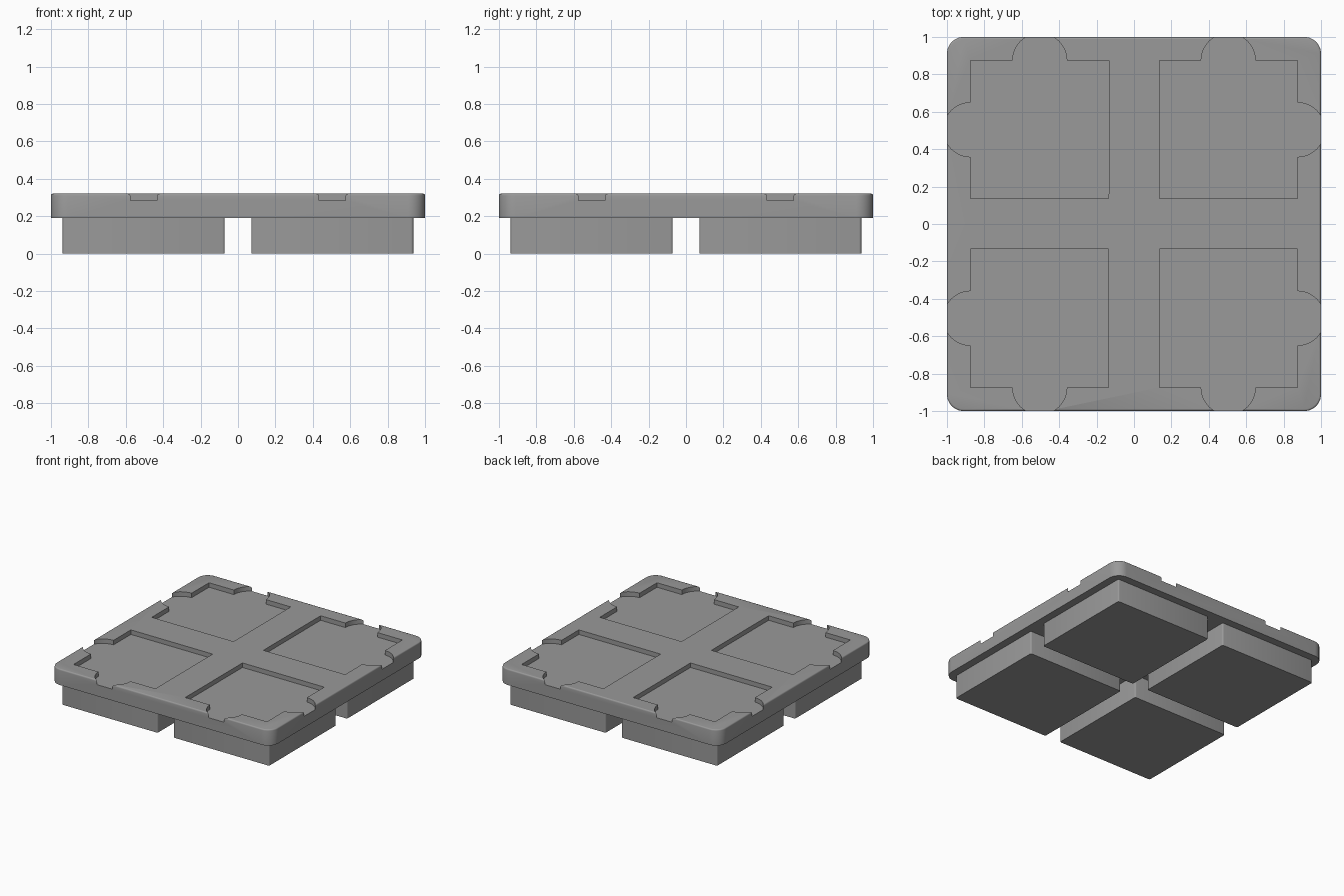
import bpy, bmesh, math
from mathutils import Matrix

if "Cube" in bpy.data.objects:
    bpy.data.objects.remove(bpy.data.objects["Cube"])

PAD_TOP, TOP, FLOOR = 0.19, 0.32, 0.283
MID = 0.504          # centre of each quarter
LOW, HIGH = 0.135, 0.874   # pocket limits
NOTCH_R = 0.145

grey = bpy.data.materials.new("grey")
grey.diffuse_color = (0.32, 0.32, 0.32, 1)
grey.use_nodes = True
grey.node_tree.nodes["Principled BSDF"].inputs["Base Color"].default_value = grey.diffuse_color


def prism(name, outline, z0, z1):
    """Closed solid from a counter-clockwise outline."""
    bm = bmesh.new()
    face = bm.faces.new([bm.verts.new((x, y, z0)) for x, y in outline])
    ext = bmesh.ops.extrude_face_region(bm, geom=[face])
    for v in ext["geom"]:
        if isinstance(v, bmesh.types.BMVert):
            v.co.z = z1
    bmesh.ops.recalc_face_normals(bm, faces=bm.faces[:])
    mesh = bpy.data.meshes.new(name)
    bm.to_mesh(mesh)
    bm.free()
    ob = bpy.data.objects.new(name, mesh)
    mesh.materials.append(grey)
    bpy.context.collection.objects.link(ob)
    return ob


def arc(cx, cy, r, a0, a1, n):
    return [(cx + r * math.cos(math.radians(a0 + (a1 - a0) * i / n)),
             cy + r * math.sin(math.radians(a0 + (a1 - a0) * i / n))) for i in range(n + 1)]


def rounded_square(cx, cy, half, r, n):
    k = half - r
    pts = []
    for i, (sx, sy) in enumerate([(1, 1), (-1, 1), (-1, -1), (1, -1)]):
        pts += arc(cx + sx * k, cy + sy * k, r, 90 * i, 90 * i + 90, n)
    return pts


# Top plate with rounded corners and a softened upper rim
plate = prism("top_plate", rounded_square(0, 0, 1, 0.09, 10), PAD_TOP, TOP)
bm = bmesh.new()
bm.from_mesh(plate.data)
rim = [e for e in bm.edges if all(v.co.z > TOP - 0.001 for v in e.verts)]
bmesh.ops.bevel(bm, geom=rim, offset=0.01, segments=3, profile=0.5, affect='EDGES')
bm.to_mesh(plate.data)
bm.free()

# Square pocket outline with a round finger notch on each outer side
pocket = [(LOW, LOW), (HIGH, LOW)]
pocket += arc(HIGH, MID, NOTCH_R, -90, 90, 24) + [(HIGH, HIGH)]
pocket += arc(MID, HIGH, NOTCH_R, 0, 180, 24) + [(LOW, HIGH)]

bpy.context.view_layer.objects.active = plate
for i in range(4):
    turn = Matrix.Rotation(i * math.pi / 2, 4, 'Z')
    # Foot pad under each quarter
    pad = prism(f"foot_pad_{i + 1}", rounded_square(MID, MID, 0.433, 0.012, 3), 0, PAD_TOP)
    pad.data.transform(turn)
    # Pocket cutter
    cutter = prism(f"pocket_cutter_{i + 1}", pocket, FLOOR, TOP + 0.1)
    cutter.data.transform(turn)
    cutter.hide_render = True
    mod = plate.modifiers.new("pocket", 'BOOLEAN')
    mod.operation, mod.solver, mod.object = 'DIFFERENCE', 'EXACT', cutter
    bpy.ops.object.modifier_apply(modifier=mod.name)
    bpy.data.objects.remove(cutter)

# Smooth the curved walls, keep hard edges
for ob in bpy.context.collection.objects:
    ob.select_set(True)
bpy.ops.object.shade_smooth_by_angle(angle=math.radians(35))
